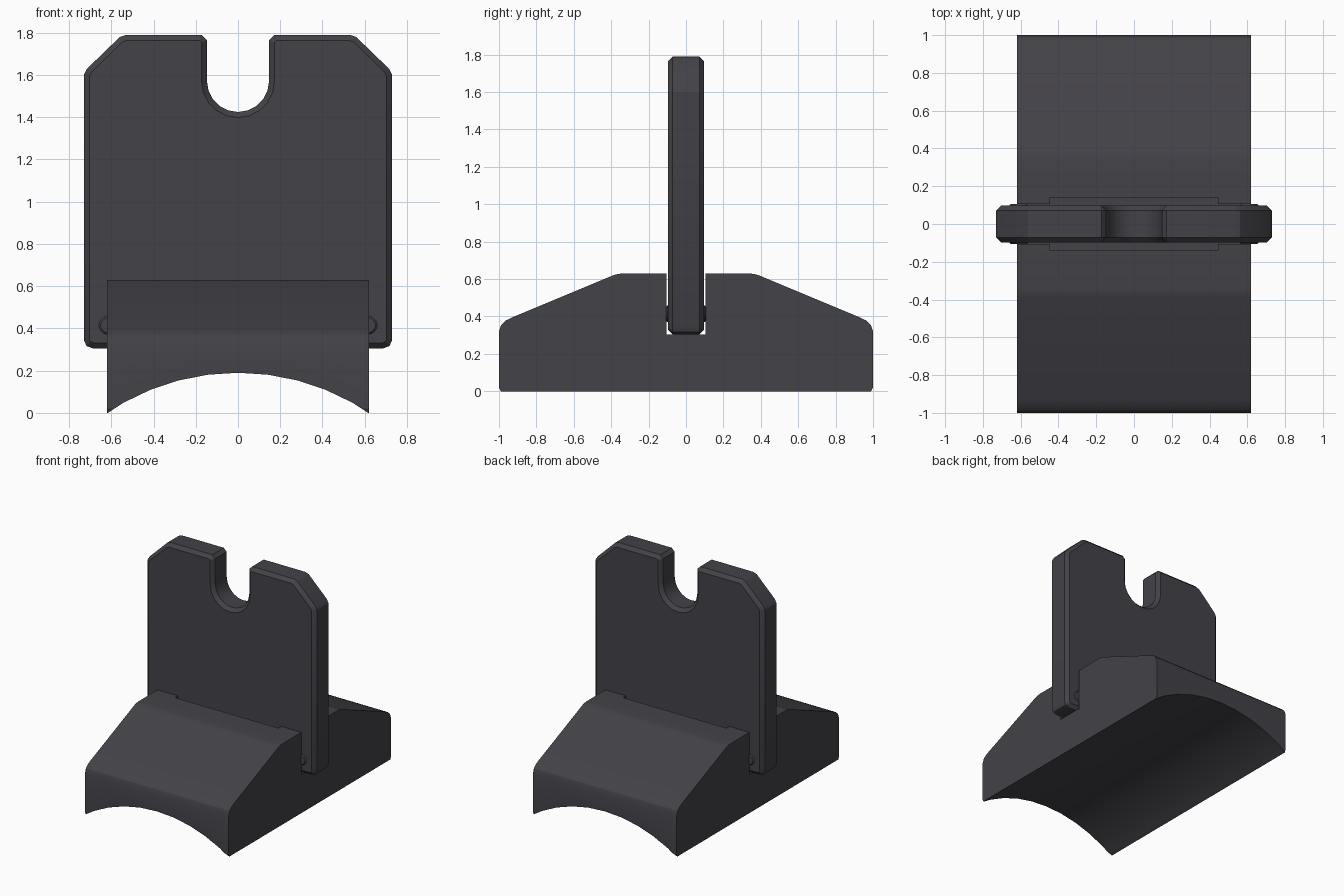
import bpy, bmesh, math
from mathutils import Vector

cube = bpy.data.objects.get("Cube")
if cube:
    bpy.data.objects.remove(cube, do_unlink=True)

COLOUR = (0.056, 0.054, 0.064, 1)
mat = bpy.data.materials.new("charcoal plastic")
mat.use_nodes = True
mat.diffuse_color = COLOUR
mat.node_tree.nodes["Principled BSDF"].inputs["Base Color"].default_value = COLOUR


def prism(name, outline, axis, half, rim_bevel=0):
    """Extrude a 2D outline symmetrically along x (outline y,z) or y (outline x,z)."""
    bm = bmesh.new()
    place = (lambda a, b, d: (d, a, b)) if axis == "x" else (lambda a, b, d: (a, d, b))
    face = bm.faces.new([bm.verts.new(place(a, b, -half)) for a, b in outline])
    ext = bmesh.ops.extrude_face_region(bm, geom=[face], use_keep_orig=True)
    moved = [v for v in ext["geom"] if isinstance(v, bmesh.types.BMVert)]
    bmesh.ops.translate(bm, verts=moved, vec=Vector(place(0, 0, 2 * half)))
    bmesh.ops.recalc_face_normals(bm, faces=bm.faces)
    if rim_bevel:
        depth = 0 if axis == "x" else 1
        rim = [e for e in bm.edges if abs(e.verts[0].co[depth] - e.verts[1].co[depth]) < 1e-5]
        bmesh.ops.bevel(bm, geom=rim, offset=rim_bevel, segments=1, affect="EDGES")
    mesh = bpy.data.meshes.new(name)
    bm.to_mesh(mesh)
    bm.free()
    mesh.materials.append(mat)
    obj = bpy.data.objects.new(name, mesh)
    bpy.context.collection.objects.link(obj)
    return obj


def mirrored(half_outline):
    """Complete a right-hand outline with its mirror image."""
    return half_outline + [(-a, b) for a, b in reversed(half_outline)]


def cut(target, cutter):
    mod = target.modifiers.new("cut", "BOOLEAN")
    mod.operation = "DIFFERENCE"
    mod.solver = "EXACT"
    mod.object = cutter
    bpy.context.view_layer.objects.active = target
    bpy.ops.object.modifier_apply(modifier=mod.name)
    bpy.data.objects.remove(cutter, do_unlink=True)


def shade(obj, degrees):
    bpy.ops.object.select_all(action="DESELECT")
    obj.select_set(True)
    bpy.context.view_layer.objects.active = obj
    bpy.ops.object.shade_smooth_by_angle(angle=math.radians(degrees))


# Saddle base: sloped block with a slot for the plate
SLOT, FLOOR = 0.105, 0.305
base = prism("saddle_base", mirrored([
    (SLOT, FLOOR), (SLOT, 0.63), (0.34, 0.63), (0.365, 0.627), (0.39, 0.62),
    (0.93, 0.395), (0.965, 0.378), (0.988, 0.355), (1.0, 0.32),
    (1.0, 0.02), (0.99, 0.0)]), "x", 0.62)

# Wider pocket in the middle of the slot
cut(base, prism("pocket_cutter", [(-0.14, FLOOR), (0.14, FLOOR), (0.14, 0.8), (-0.14, 0.8)],
                "x", 0.445))

# Concave underside
RADIUS, CENTRE = 1.107, -0.917
steps = [math.asin(0.66 / RADIUS) * (i / 5 - 1) for i in range(11)]
arch = [(RADIUS * math.sin(t), CENTRE + RADIUS * math.cos(t)) for t in steps]
cut(base, prism("arch_cutter", arch + [(0.66, -0.3), (-0.66, -0.3)], "y", 1.2))
shade(base, 25)

# Upright plate with clipped corners and a round-bottomed notch
R, NOTCH_Z = 0.147, 1.572
notch = [(R * math.sin(a), NOTCH_Z - R * math.cos(a))
         for a in [math.radians(18 * i) for i in range(1, 6)]]
right_side = [(R, 1.765), (0.172, 1.79), (0.53, 1.79), (0.56, 1.78),
              (0.715, 1.63), (0.73, 1.6), (0.73, 0.345), (0.717, 0.316), (0.685, 0.305)]
half = notch + right_side
plate = prism("upright_plate", [(0, NOTCH_Z - R)] + mirrored(half), "y", 0.097, 0.026)
shade(plate, 25)

# Small locking bumps on both faces of the plate
for side, sx in (("left", 1), ("right", -1)):
    ring = [math.tau * i / 12 for i in range(12)]
    bump = prism("locking_bump_" + side,
                 [(sx * 0.61 + 0.05 * math.cos(a), 0.415 + 0.045 * math.sin(a)) for a in ring],
                 "y", 0.107, 0.008)
    shade(bump, 25)
